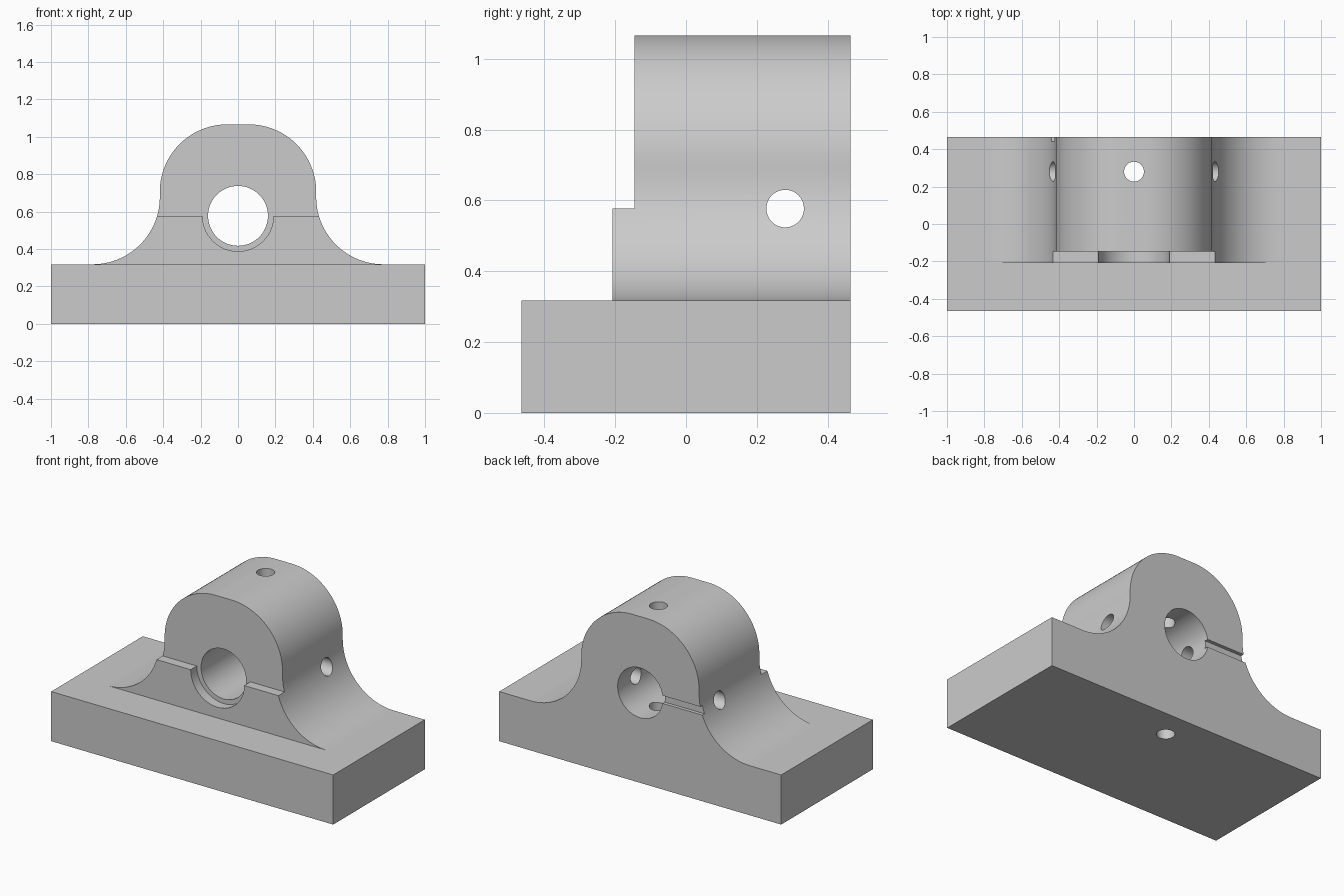
import bpy
import math
from math import cos, sin, pi

if "Cube" in bpy.data.objects:
    bpy.data.objects.remove(bpy.data.objects["Cube"], do_unlink=True)

HALF_Y = 0.464      # half depth of the base
BASE_TOP = 0.318
BORE_Z = 0.577
HOLE_Y = 0.28
PIN_R = 0.053
LEDGE_Y, FACE_Y = -0.208, -0.146

grey = bpy.data.materials.new("light grey")
grey.use_nodes = True
COLOUR = (0.6, 0.6, 0.6, 1)
grey.diffuse_color = COLOUR
grey.node_tree.nodes["Principled BSDF"].inputs["Base Color"].default_value = COLOUR


def box(name, x, y, z):
    """Box spanning the (min, max) pairs x, y, z."""
    corners = [(a, b, c) for a in x for b in y for c in z]
    faces = [(0, 1, 3, 2), (4, 6, 7, 5), (0, 4, 5, 1),
             (2, 3, 7, 6), (0, 2, 6, 4), (1, 5, 7, 3)]
    return make(name, corners, faces)


def make(name, verts, faces):
    mesh = bpy.data.meshes.new(name)
    mesh.from_pydata(verts, [], faces)
    mesh.materials.append(grey)
    obj = bpy.data.objects.new(name, mesh)
    bpy.context.collection.objects.link(obj)
    return obj


def extrude(name, outline, y0, y1):
    """Extrude a counter-clockwise x-z outline along y."""
    n = len(outline)
    verts = [(x, y, z) for y in (y0, y1) for x, z in outline]
    faces = [tuple(range(n)), tuple(reversed(range(n, 2 * n)))]
    faces += [(i, i + n, (i + 1) % n + n, (i + 1) % n) for i in range(n)]
    return make(name, verts, faces)


def rod(name, radius, length, centre, rotation=(0, 0, 0)):
    bpy.ops.mesh.primitive_cylinder_add(vertices=64, radius=radius, depth=length,
                                        location=centre, rotation=rotation)
    obj = bpy.context.object
    obj.name = name
    obj.data.materials.append(grey)
    return obj


def arc(cx, cz, r, a0, a1, steps=28):
    angles = [a0 + (a1 - a0) * i / steps for i in range(steps + 1)]
    return [(cx + r * cos(a), cz + r * sin(a)) for a in angles]


def cut(obj, cutters):
    """Subtract the cutters and keep only the finished mesh."""
    for c in cutters:
        c.hide_render = True
        mod = obj.modifiers.new(c.name, 'BOOLEAN')
        mod.operation = 'DIFFERENCE'
        mod.solver = 'EXACT'
        mod.object = c
    bpy.context.view_layer.update()
    graph = bpy.context.evaluated_depsgraph_get()
    result = bpy.data.meshes.new_from_object(obj.evaluated_get(graph))
    obj.modifiers.clear()
    obj.data = result


# Base slab and bearing housing with rounded top and flared feet
base = box("base", (-1, 1), (-HALF_Y, HALF_Y), (0, BASE_TOP))
R = 0.36
foot = arc(0.418 + R, BASE_TOP + R, R, 1.5 * pi, pi)
shoulder = arc(0.418 - R, 1.066 - R, R, 0, pi / 2)
right_half = foot + shoulder
outline = right_half + [(-x, z) for x, z in reversed(right_half)]
housing = extrude("housing", outline, LEDGE_Y, HALF_Y)

# Cutters: set-back front face, bore, front recess, pin holes, back slot
step = box("step_cutter", (-1, 1), (-0.6, FACE_Y), (BORE_Z, 1.3))
recess = rod("recess_cutter", 0.19, 0.4, (0, FACE_Y - 0.2, BORE_Z), (pi / 2, 0, 0))
bore = rod("bore_cutter", 0.16, 2, (0, 0, BORE_Z), (pi / 2, 0, 0))
cross_hole = rod("cross_hole_cutter", PIN_R, 2, (0, HOLE_Y, BORE_Z), (0, pi / 2, 0))
drop_hole = rod("drop_hole_cutter", PIN_R, 3, (0, HOLE_Y, 0.5))
slot = box("slot_cutter", (-0.8, -0.1), (HALF_Y - 0.022, 0.6),
           (BORE_Z - 0.025, BORE_Z + 0.025))

cut(housing, [step, recess, bore, cross_hole, drop_hole, slot])
cut(base, [drop_hole])
for c in (step, recess, bore, cross_hole, drop_hole, slot):
    bpy.data.objects.remove(c, do_unlink=True)

# Smooth curved walls, keep machined edges crisp
bpy.ops.object.select_all(action='DESELECT')
for obj in (base, housing):
    obj.select_set(True)
bpy.context.view_layer.objects.active = housing
bpy.ops.object.shade_smooth_by_angle(angle=math.radians(25))
